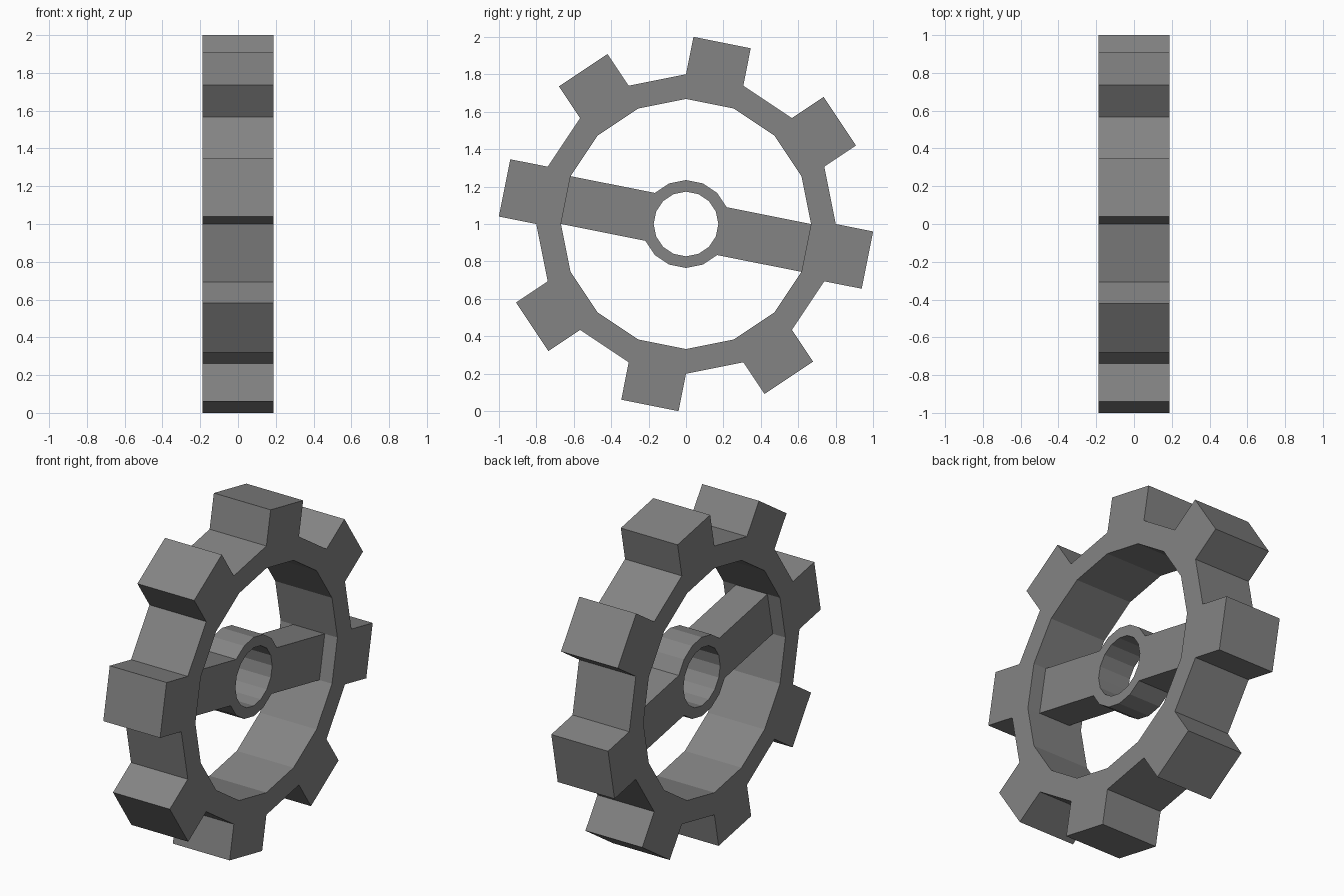
import bpy, bmesh
from math import sin, cos, pi
from mathutils import Vector

if "Cube" in bpy.data.objects:
    bpy.data.objects.remove(bpy.data.objects["Cube"])

N = 16            # sides of every ring
CENTRE_Z = 1.0

dark_grey = bpy.data.materials.new("dark_grey")
dark_grey.diffuse_color = (0.23, 0.23, 0.23, 1)
dark_grey.use_nodes = True
dark_grey.node_tree.nodes["Principled BSDF"].inputs["Base Color"].default_value = dark_grey.diffuse_color


def pt(r, i):
    """Corner i of a 16-sided ring of radius r, in the (y, z) plane."""
    a = 2 * pi * i / N
    return Vector((r * cos(a), r * sin(a)))


def ring_cells(r_in, r_out):
    return [[pt(r_in, i), pt(r_out, i), pt(r_out, i + 1), pt(r_in, i + 1)]
            for i in range(N)]


def build(name, cells, half):
    """Weld flat cells into one plate and thicken it along x."""
    bm = bmesh.new()
    for cell in cells:
        bm.faces.new([bm.verts.new((-half, p.x, p.y + CENTRE_Z)) for p in cell])
    bmesh.ops.remove_doubles(bm, verts=bm.verts[:], dist=0.0005)
    res = bmesh.ops.extrude_face_region(bm, geom=bm.faces[:], use_keep_orig=True)
    moved = [g for g in res["geom"] if isinstance(g, bmesh.types.BMVert)]
    bmesh.ops.translate(bm, verts=moved, vec=(2 * half, 0, 0))
    bmesh.ops.recalc_face_normals(bm, faces=bm.faces[:])
    mesh = bpy.data.meshes.new(name)
    bm.to_mesh(mesh)
    bm.free()
    mesh.materials.append(dark_grey)
    obj = bpy.data.objects.new(name, mesh)
    bpy.context.collection.objects.link(obj)
    return obj


# Toothed rim: every second side pushed straight outwards
R_IN, R_OUT, TOOTH = 0.668, 0.80, 0.204
rim = ring_cells(R_IN, R_OUT)
for i in range(1, N, 2):
    a, b = pt(R_OUT, i), pt(R_OUT, i + 1)
    out = (a + b).normalized() * TOOTH
    rim.append([a, a + out, b + out, b])
build("toothed_rim", rim, 0.187)

# Hub with two opposite spokes, thinner than the rim
HUB_IN, HUB_OUT = 0.173, 0.235
hub = ring_cells(HUB_IN, HUB_OUT)
for i in (7, 15):
    hub.append([pt(R_IN, i), pt(R_IN, i + 1)]
               + [pt(HUB_OUT, i + k) for k in (2, 1, 0, -1)])
build("hub_and_spokes", hub, 0.104)
